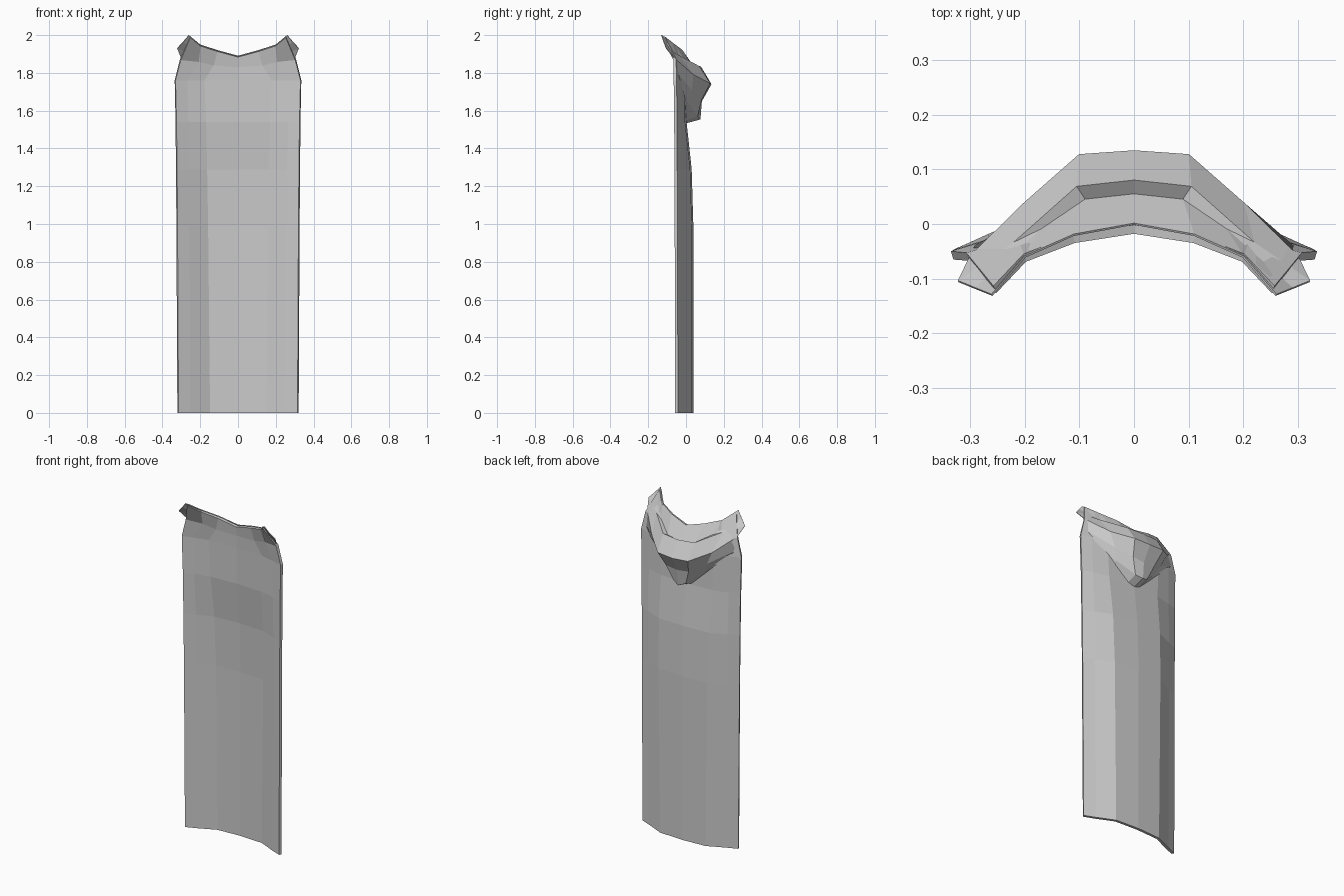
import bpy, bmesh

old = bpy.data.objects.get("Cube")
if old:
    bpy.data.objects.remove(old, do_unlink=True)

grey = bpy.data.materials.new("cloth grey")
grey.use_nodes = True
colour = (0.6, 0.6, 0.6, 1)
grey.diffuse_color = colour
grey.node_tree.nodes["Principled BSDF"].inputs["Base Color"].default_value = colour


def mirrored_sheet(name, rows, thickness, offset):
    """Loft half rows (centre to side), mirror them and thicken the cloth."""
    bm = bmesh.new()
    grid = []
    for row in rows:
        full = [(-x, y, z) for x, y, z in reversed(row[1:])] + list(row)
        grid.append([bm.verts.new(p) for p in full])
    for a, b in zip(grid, grid[1:]):
        for i in range(len(a) - 1):
            bm.faces.new((a[i], b[i], b[i + 1], a[i + 1]))
    bmesh.ops.recalc_face_normals(bm, faces=bm.faces)
    mesh = bpy.data.meshes.new(name)
    bm.to_mesh(mesh)
    bm.free()
    mesh.materials.append(grey)
    obj = bpy.data.objects.new(name, mesh)
    bpy.context.collection.objects.link(obj)
    solid = obj.modifiers.new("thickness", "SOLIDIFY")
    solid.thickness = thickness
    solid.offset = offset
    return obj


# Long curved panel: straight lower part, then drawn in towards the shoulders
def panel_row(z, widen, back):
    return [(0, back, z), (0.15 + widen, back - 0.008, z),
            (0.255 + widen / 2, min(-0.025, back - 0.03), z),
            (0.318 + widen / 2, -0.05 - widen / 4, z)]


panel = [panel_row(z, w, b) for z, w, b in
         [(0, 0, 0.031), (0.99, 0.01, 0.031), (1.29, 0.015, 0.022),
          (1.54, 0.02, -0.005), (1.76, 0.03, -0.008)]]
panel += [
    [(0, -0.005, 1.83), (0.13, -0.02, 1.84), (0.21, -0.035, 1.86), (0.305, -0.06, 1.87)],
    [(0, -0.01, 1.885), (0.11, -0.027, 1.915), (0.2, -0.062, 1.945), (0.255, -0.12, 1.99)],
]
mirrored_sheet("cloak_panel", panel, 0.016, 0)

# Folded hood: neckline, valley, fold edge, outer rim, underside and lower point
hood = [
    [(0, 0, 1.89), (0.11, -0.02, 1.92), (0.2, -0.06, 1.95), (0.26, -0.13, 2.0)],
    [(0, 0.055, 1.81), (0.09, 0.045, 1.82), (0.17, -0.01, 1.87), (0.29, -0.118, 1.965)],
    [(0, 0.08, 1.83), (0.105, 0.068, 1.835), (0.22, -0.035, 1.89), (0.322, -0.105, 1.93)],
    [(0, 0.133, 1.74), (0.1, 0.126, 1.745), (0.2, 0.038, 1.79), (0.3, -0.06, 1.875)],
    [(0, 0.082, 1.65), (0.075, 0.082, 1.66), (0.16, 0.03, 1.71), (0.29, -0.04, 1.79)],
    [(0, 0.075, 1.555), (0.04, 0.06, 1.57), (0.13, 0.005, 1.65), (0.26, -0.03, 1.74)],
    [(0, 0, 1.535), (0.04, 0, 1.55), (0.13, -0.01, 1.63), (0.25, -0.035, 1.72)],
]
mirrored_sheet("folded_hood", hood, 0.004, 0)
